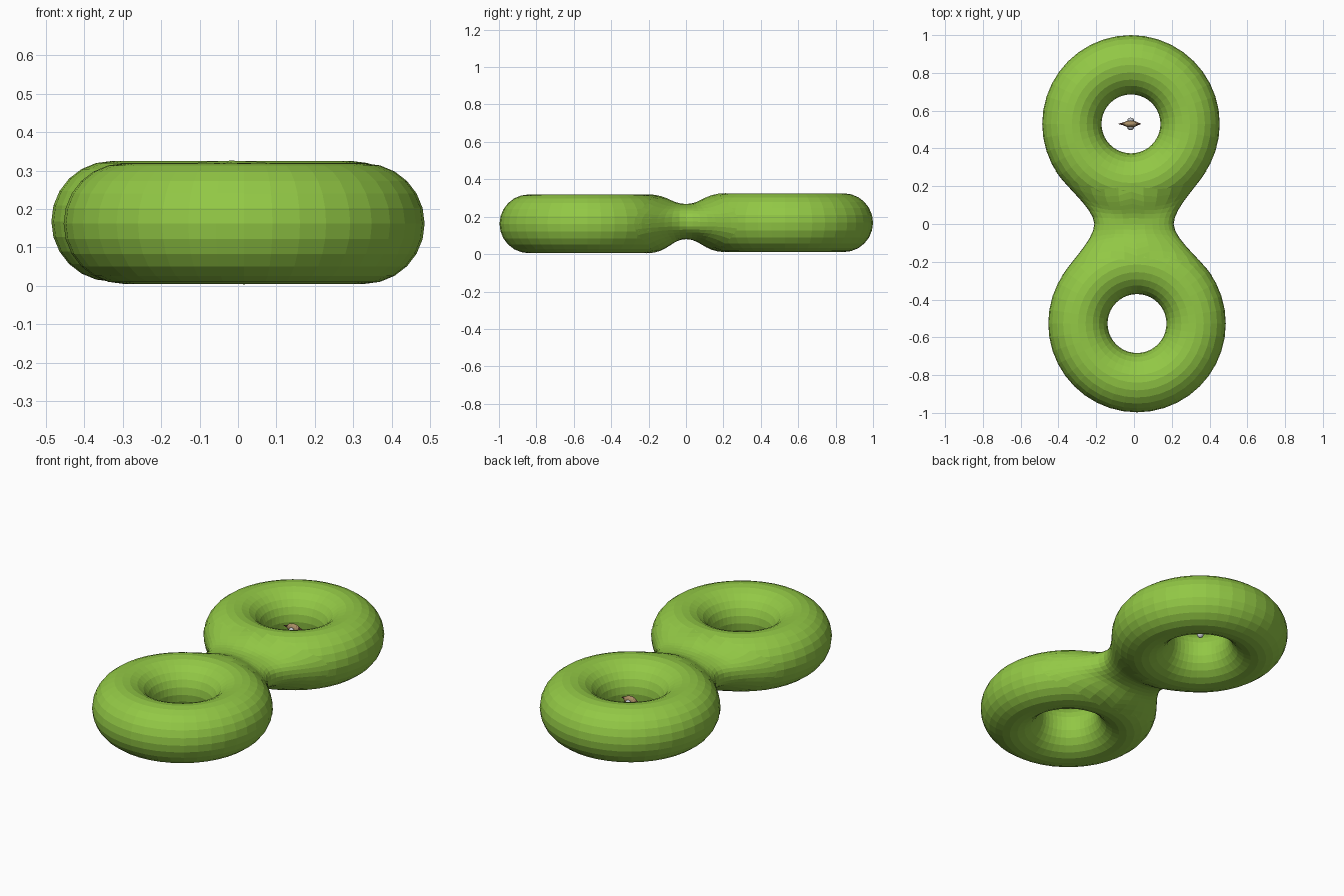
import bpy, bmesh, math
from mathutils import Vector

if "Cube" in bpy.data.objects:
    bpy.data.objects.remove(bpy.data.objects["Cube"])


def material(name, rgb):
    m = bpy.data.materials.new(name)
    m.diffuse_color = (*rgb, 1)
    m.use_nodes = True
    m.node_tree.nodes["Principled BSDF"].inputs["Base Color"].default_value = m.diffuse_color
    return m


GREEN = material("lime_green", (0.29, 0.58, 0.06))
TAN = material("tan", (0.40, 0.27, 0.13))
WHITE = material("pale_grey", (0.58, 0.60, 0.64))
BROWN = material("dark_brown", (0.17, 0.08, 0.05))

R, r = 0.313, 0.157
RINGS = {"back": (Vector((-0.016, 0.53, 0.168)), 1),
         "front": (Vector((0.016, -0.527, 0.162)), -1)}


# Inflated swim rings
for name, (c, s) in RINGS.items():
    bpy.ops.mesh.primitive_torus_add(location=c, major_radius=R, minor_radius=r,
                                     major_segments=40, minor_segments=24)
    ob = bpy.context.object
    ob.name = name + "_ring"
    ob.data.materials.append(GREEN)


# Neck: each half flows from a patch outline on its ring to the waist at y = 0
N, STEPS, SPREAD = 32, 7, math.radians(58)


def neck_half(name, c, s):
    bm = bmesh.new()
    rows = []
    d = Vector((0, -s, 0))
    for k in range(STEPS + 1):
        f = k / STEPS
        row = []
        for i in range(N):
            t = 2 * math.pi * i / N
            u, v = math.cos(t), math.sin(t)
            a = SPREAD * u
            radial = Vector((math.sin(a), -s * math.cos(a), 0))
            n = radial * abs(u) + Vector((0, 0, v))
            p0 = c + radial * R + n * (r + 0.001)
            wu = math.copysign(abs(u) ** 0.8, u)
            wv = math.copysign(abs(v) ** 0.8, v)
            p3 = Vector((0.21 * wu, 0, 0.174 + 0.094 * wv))
            p1 = p0 + (d - n * n.dot(d)) * 0.12
            p2 = p3 - d * 0.08
            g = 1 - f
            row.append(bm.verts.new(p0 * g**3 + p1 * 3 * g * g * f
                                    + p2 * 3 * g * f * f + p3 * f**3))
        rows.append(row)
    for A, B in zip(rows, rows[1:]):
        for i in range(N):
            j = (i + 1) % N
            quad = (A[i], A[j], B[j], B[i])
            bm.faces.new(quad if s > 0 else quad[::-1])
    bm.normal_update()
    # Make the top face up
    top = max(bm.faces, key=lambda q: q.calc_center_median().z)
    if top.normal.z < 0:
        bmesh.ops.reverse_faces(bm, faces=bm.faces[:])
    me = bpy.data.meshes.new(name)
    bm.to_mesh(me)
    bm.free()
    me.materials.append(GREEN)
    bpy.context.collection.objects.link(bpy.data.objects.new(name, me))


for name, (c, s) in RINGS.items():
    neck_half(name + "_neck", c, s)


# Tiny ornament floating in the back ring's hole
def blob(name, loc, size, mat):
    bpy.ops.mesh.primitive_uv_sphere_add(segments=12, ring_count=8, location=loc)
    ob = bpy.context.object
    ob.name, ob.scale = name, size
    ob.data.materials.append(mat)


def spike(name, loc, length, width, side):
    bpy.ops.mesh.primitive_cone_add(vertices=8, radius1=width, depth=length, location=loc,
                                    rotation=(0, side * math.pi / 2, 0))
    ob = bpy.context.object
    ob.name = name
    ob.data.materials.append(BROWN)


blob("ornament_body", (-0.018, 0.53, 0.205), (0.042, 0.018, 0.025), TAN)
blob("ornament_base", (-0.018, 0.53, 0.17), (0.02, 0.018, 0.025), WHITE)
for s in (-1, 1):
    blob("ornament_side", (-0.018, 0.53 + s * 0.02, 0.195), (0.018, 0.013, 0.02), WHITE)
spike("ornament_tail", (-0.063, 0.53, 0.205), 0.045, 0.012, -1)
spike("ornament_nose", (0.022, 0.53, 0.21), 0.035, 0.014, 1)
